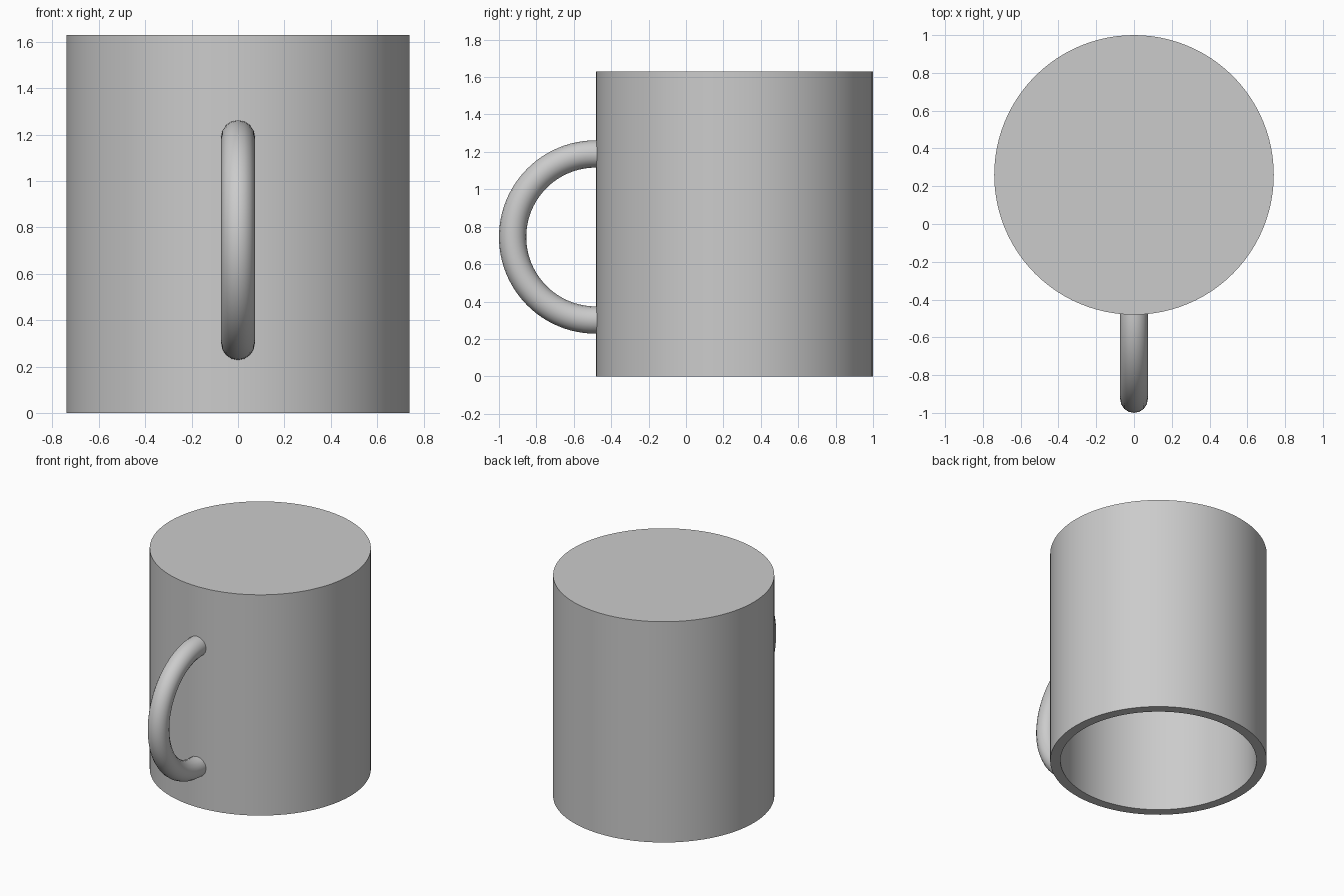
import bpy
import bmesh
from math import pi, sin, cos

HEIGHT, OUTER, INNER, WALL = 1.63, 0.74, 0.67, 0.07
CENTRE_Y = 0.26
SEGMENTS = 96

cube = bpy.data.objects.get("Cube")
if cube:
    bpy.data.objects.remove(cube, do_unlink=True)

# Glaze colour
grey = bpy.data.materials.new("plain grey")
grey.use_nodes = True
colour = (0.6, 0.6, 0.6, 1)
grey.diffuse_color = colour
grey.node_tree.nodes["Principled BSDF"].inputs["Base Color"].default_value = colour


def finish(obj):
    """Colour the part and smooth it, keeping its rims sharp."""
    obj.data.materials.append(grey)
    bpy.ops.object.select_all(action="DESELECT")
    obj.select_set(True)
    bpy.context.view_layer.objects.active = obj
    if obj.type == "CURVE":
        bpy.ops.object.convert(target="MESH")
    bpy.ops.object.shade_smooth_by_angle(angle=pi / 6)


# Upturned cup: one lathed skin, closed on top and open below
mesh = bpy.data.meshes.new("cup_body")
bm = bmesh.new()
profile = [(OUTER, HEIGHT), (OUTER, 0), (INNER, 0), (INNER, HEIGHT - WALL)]
rings = [[bm.verts.new((r * cos(2 * pi * i / SEGMENTS), r * sin(2 * pi * i / SEGMENTS), z))
          for i in range(SEGMENTS)] for r, z in profile]
for a, b in zip(rings, rings[1:]):
    for i in range(SEGMENTS):
        j = (i + 1) % SEGMENTS
        bm.faces.new((a[i], b[i], b[j], a[j]))
bm.faces.new(rings[0])
bm.faces.new(rings[-1])
bmesh.ops.recalc_face_normals(bm, faces=bm.faces)
bm.to_mesh(mesh)
bm.free()
body = bpy.data.objects.new("cup_body", mesh)
body.location.y = CENTRE_Y
bpy.context.collection.objects.link(body)
finish(body)

# Handle: half ring of round tube, its ends sunk into the wall
TUBE, RING, MID_Z = 0.073, 0.444, 0.745
wall_y = CENTRE_Y - OUTER
ring_y = -1 + RING + TUBE
arc = [(ring_y - RING * sin(pi * i / 48), MID_Z + RING * cos(pi * i / 48)) for i in range(49)]
path = [(wall_y + 0.04, MID_Z + RING), *arc, (wall_y + 0.04, MID_Z - RING)]
curve = bpy.data.curves.new("handle", "CURVE")
curve.dimensions = "3D"
curve.bevel_depth = TUBE
curve.bevel_resolution = 6
curve.use_fill_caps = True
spline = curve.splines.new("POLY")
spline.points.add(len(path) - 1)
for point, (y, z) in zip(spline.points, path):
    point.co = (0, y, z, 1)
handle = bpy.data.objects.new("handle", curve)
bpy.context.collection.objects.link(handle)
finish(handle)
